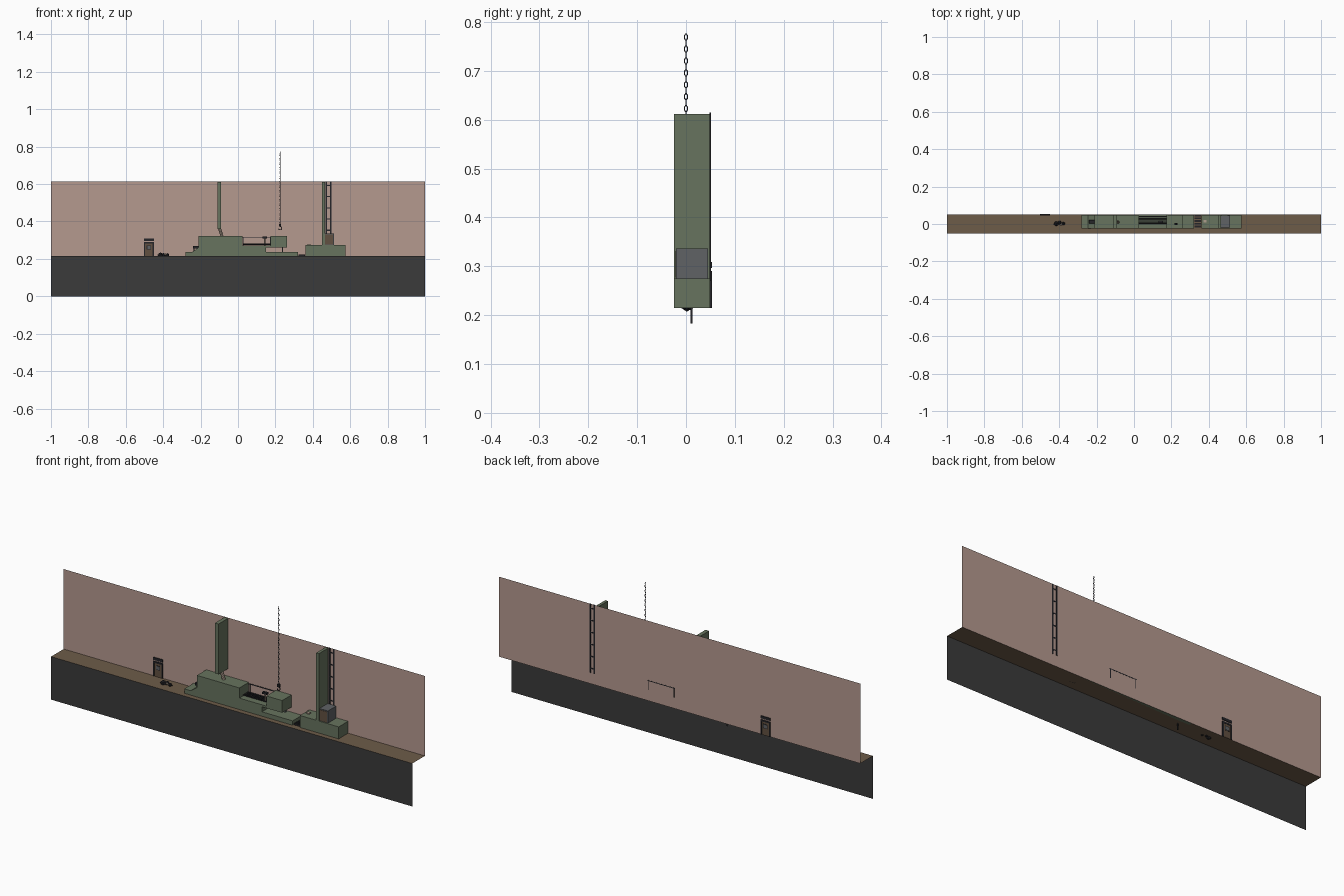
import bpy, bmesh, math
from mathutils import Matrix, Vector

if "Cube" in bpy.data.objects:
    bpy.data.objects.remove(bpy.data.objects["Cube"])


def mat(name, r, g, b):
    m = bpy.data.materials.new(name)
    m.diffuse_color = (r, g, b, 1)
    m.use_nodes = True
    m.node_tree.nodes["Principled BSDF"].inputs["Base Color"].default_value = m.diffuse_color
    return m


WALL = mat("dusty pink", 0.46, 0.32, 0.275)
FRONT = mat("charcoal", 0.043, 0.043, 0.043)
FLOOR = mat("earth brown", 0.155, 0.107, 0.066)
GREEN = mat("machine green", 0.135, 0.172, 0.112)
GREY = mat("slate grey", 0.115, 0.122, 0.13)
BLACK = mat("near black", 0.018, 0.018, 0.022)
STEEL = mat("chain steel", 0.06, 0.06, 0.075)
RUST = mat("door brown", 0.12, 0.08, 0.052)
PALE = mat("pale pipe", 0.42, 0.34, 0.27)


def finish(name, bm, m, smooth=False):
    me = bpy.data.meshes.new(name)
    bm.to_mesh(me)
    bm.free()
    me.materials.append(m)
    if smooth:
        for p in me.polygons:
            p.use_smooth = True
    ob = bpy.data.objects.new(name, me)
    bpy.context.collection.objects.link(ob)
    return ob


def boxes(name, m, *spans):
    """Each span is (x0, x1, y0, y1, z0, z1)."""
    bm = bmesh.new()
    for x0, x1, y0, y1, z0, z1 in spans:
        mx = (Matrix.Translation(((x0 + x1) / 2, (y0 + y1) / 2, (z0 + z1) / 2))
              @ Matrix.Diagonal((x1 - x0, y1 - y0, z1 - z0, 1)))
        bmesh.ops.create_cube(bm, size=1, matrix=mx)
    return finish(name, bm, m)


def sheet(name, m, *pts):
    bm = bmesh.new()
    bm.faces.new([bm.verts.new(p) for p in pts])
    return finish(name, bm, m)


def rod(name, m, a, b, r, sides=8):
    a, b = Vector(a), Vector(b)
    d = b - a
    mx = Matrix.Translation((a + b) / 2) @ d.to_track_quat('Z', 'Y').to_matrix().to_4x4()
    bm = bmesh.new()
    bmesh.ops.create_cone(bm, cap_ends=True, segments=sides, radius1=r, radius2=r,
                          depth=d.length, matrix=mx)
    return finish(name, bm, m)


def profile(name, m, pts, y0, y1):
    """Side outline in x-z, pushed through from y0 to y1."""
    bm = bmesh.new()
    f = bm.faces.new([bm.verts.new((x, y0, z)) for x, z in pts])
    ext = bmesh.ops.extrude_face_region(bm, geom=[f])
    bmesh.ops.translate(bm, vec=(0, y1 - y0, 0),
                        verts=[v for v in ext["geom"] if isinstance(v, bmesh.types.BMVert)])
    bmesh.ops.recalc_face_normals(bm, faces=bm.faces)
    return finish(name, bm, m)


# Set: front skirt, ground strip, back wall
G, T, YF, YB = 0.215, 0.615, -0.025, 0.0492
sheet("front_skirt", FRONT, (-1, -.05, 0), (1, -.05, 0), (1, -.05, G), (-1, -.05, G))
sheet("ground_strip", FLOOR, (-1, -.05, G), (1, -.05, G), (1, .05, G), (-1, .05, G))
sheet("back_wall", WALL, (-1, .05, G), (1, .05, G), (1, .05, T), (-1, .05, T))

# Left machine: stepped body, deck and long base
profile("machine_body", GREEN,
        [(-.28, G), (.32, G), (.32, .237), (.15, .237), (.15, .272), (.025, .272),
         (.025, .323), (-.21, .323), (-.21, .262), (-.245, .237), (-.28, .237)], YF, YB)
boxes("machine_head", GREEN, (.175, .262, YF, YB, .262, .323))
boxes("head_support", GREEN, (.15, .18, YF, YB, .262, .272))
boxes("head_leg", GREY, (.235, .241, .03, .04, .236, .263))
boxes("tall_duct", GREEN, (-.11, -.09, YF, YB, .36, .612))
rod("duct_pipe", PALE, (-.085, .01, .322), (-.1, .01, .365), .008)

# Deck pipes and guard rail
for i in range(4):
    y = .004 + i * .012
    rod("deck_pipe", BLACK, (.027, y, .278), (.176, y, .278), .003)
boxes("guard_rail", BLACK, (.025, .178, .0475, .0505, .314, .318),
      *[(x, x + .003, .0475, .0505, .27, .316) for x in (.03, .172)])
boxes("valve_box", BLACK, (.13, .155, .006, .018, .31, .32))
rod("valve_stem", PALE, (.142, .012, .272), (.142, .012, .311), .004)

# Control lever on the left step
boxes("control_panel", BLACK, (-.24, -.212, .002, .022, .255, .268))
boxes("control_spike", BLACK, (-.237, -.232, .009, .013, .183, .258))

# Right machine with tall duct, cabinet and floor grate
boxes("right_machine", GREEN, (.36, .575, YF, YB, G, .275))
boxes("right_duct", GREEN, (.45, .465, YF, YB, .27, .612))
boxes("cabinet", GREY, (.457, .512, -.02, .045, .272, .336))
boxes("cabinet_front", RUST, (.461, .508, -.0215, -.02, .277, .331))
boxes("machine_knob", PALE, (.372, .388, .008, .022, .275, .28))
boxes("floor_grate", BLACK,
      *[(.323, .358, y, y + .009, G, .223) for y in (-.018, -.003, .012, .027, .04)])

# Wall ladder
boxes("ladder", BLACK, (.468, .476, .0485, .051, .27, T), (.492, .5, .0485, .051, .27, T),
      *[(.476, .492, .0487, .0508, .29 + i * .06, .296 + i * .06) for i in range(6)])

# Door with frame, window, handle and panel above
boxes("door_frame", BLACK, (-.502, -.496, .046, .053, G, .288),
      (-.456, -.45, .046, .053, G, .288), (-.502, -.45, .046, .053, .282, .29))
boxes("door_leaf", RUST, (-.496, -.456, .0475, .0515, G, .282))
boxes("door_window", BLACK, (-.488, -.464, .0465, .0525, .25, .272))
boxes("door_glass", GREY, (-.485, -.467, .046, .053, .253, .269))
boxes("door_panel", BLACK, (-.502, -.45, .046, .053, .296, .309))

# Scrap heap on the ground
bm = bmesh.new()
for x, y, r in ((-.415, .002, .014), (-.398, .008, .011), (-.378, .002, .01)):
    bmesh.ops.create_icosphere(bm, subdivisions=1, radius=r,
                               matrix=Matrix.Translation((x, y, G + .006)))
finish("scrap_lumps", bm, BLACK)
rod("scrap_rod", BLACK, (-.43, -.002, .22), (-.368, .004, .219), .003)
rod("scrap_pipe", PALE, (-.395, -.005, .226), (-.382, .0, .222), .004)

# Hanging chain: alternate stretched links
bm = bmesh.new()
N, Z0, Z1 = 32, .385, .775
pitch = (Z1 - Z0) / N
for i in range(N):
    mx = (Matrix.Translation((.225, 0, Z0 + (i + .5) * pitch))
          @ Matrix.Rotation(math.pi / 2 * (i % 2), 4, 'Z'))
    ring = []
    for a in range(10):
        t = 2 * math.pi * a / 10
        c = Vector((math.cos(t), 0, math.sin(t)))
        ring.append([bm.verts.new(mx @ Vector((
            c.x * (.0032 + .0012 * math.cos(s)), .0012 * math.sin(s),
            c.z * (.0064 + .0012 * math.cos(s)))))
            for s in (0, math.pi / 2, math.pi, 3 * math.pi / 2)])
    for a in range(10):
        p, q = ring[a], ring[(a + 1) % 10]
        for s in range(4):
            bm.faces.new((p[s], p[(s + 1) % 4], q[(s + 1) % 4], q[s]))
bmesh.ops.recalc_face_normals(bm, faces=bm.faces)
finish("chain", bm, STEEL)

# Hook under the chain
boxes("hook_block", BLACK, (.219, .231, -.005, .005, .372, .387))
cu = bpy.data.curves.new("hook", 'CURVE')
cu.dimensions = '3D'
cu.bevel_depth = .0025
cu.bevel_resolution = 1
sp = cu.splines.new('POLY')
sp.points.add(7)
for i, p in enumerate(sp.points):
    t = math.radians(90 - i * 36)
    p.co = (.225 + .009 * math.cos(t), 0, .364 + .009 * math.sin(t), 1)
cu.materials.append(BLACK)
bpy.context.collection.objects.link(bpy.data.objects.new("hook", cu))
